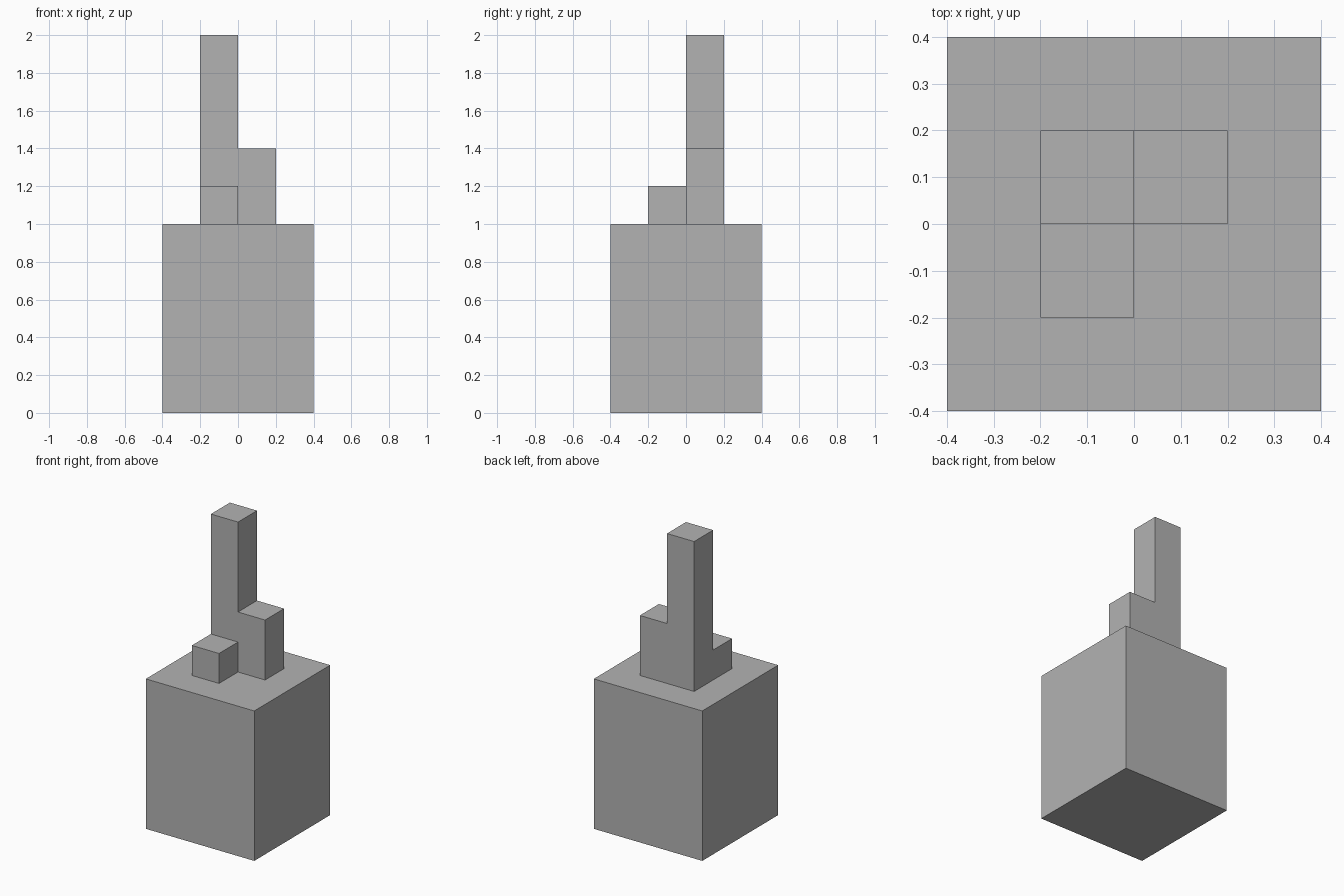
import bpy

default_cube = bpy.data.objects.get("Cube")
if default_cube:
    bpy.data.objects.remove(default_cube, do_unlink=True)

# Single plain grey
grey = bpy.data.materials.new("plain_grey")
grey.use_nodes = True
colour = (0.45, 0.45, 0.45, 1)
grey.diffuse_color = colour
grey.node_tree.nodes["Principled BSDF"].inputs["Base Color"].default_value = colour


def block(name, x, y, bottom, width, height):
    """Square block centred at x, y and standing on the given height."""
    bpy.ops.mesh.primitive_cube_add(size=1, location=(x, y, bottom + height / 2))
    obj = bpy.context.object
    obj.name = name
    obj.scale = (width, width, height)
    bpy.ops.object.transform_apply(location=False, rotation=False, scale=True)
    obj.data.materials.append(grey)
    return obj


# Large base with three columns stepping up around its centre
block("base_block", 0, 0, 0, 0.8, 1)
block("short_column", -0.1, -0.1, 1, 0.2, 0.2)
block("middle_column", 0.1, 0.1, 1, 0.2, 0.4)
block("tall_column", -0.1, 0.1, 1, 0.2, 1)
